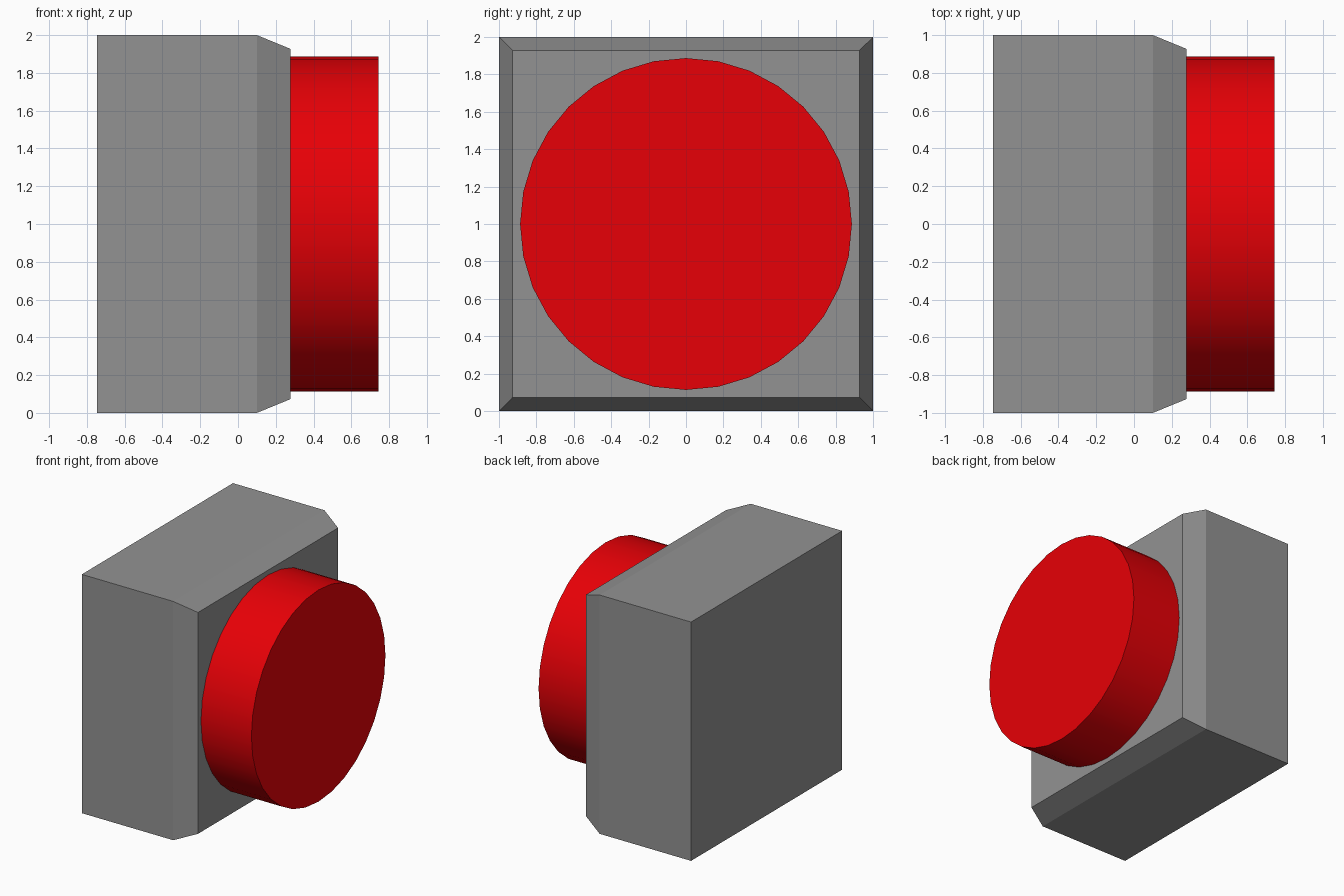
import bpy, bmesh, math

if "Cube" in bpy.data.objects:
    bpy.data.objects.remove(bpy.data.objects["Cube"])

BACK, SHOULDER, FACE, TIP = -0.747, 0.10, 0.278, 0.745


def paint(obj, name, rgb):
    mat = bpy.data.materials.new(name)
    mat.diffuse_color = (*rgb, 1)
    mat.use_nodes = True
    mat.node_tree.nodes["Principled BSDF"].inputs["Base Color"].default_value = mat.diffuse_color
    obj.data.materials.append(mat)


# Housing: square profile lofted along x, with a tapered front rim
bm = bmesh.new()
loops = []
for x, h in ((BACK, 1.0), (SHOULDER, 1.0), (FACE, 0.927)):
    loops.append([bm.verts.new((x, sy * h, 1 + sz * h))
                  for sy, sz in ((-1, -1), (1, -1), (1, 1), (-1, 1))])
for a, b in zip(loops, loops[1:]):
    for i in range(4):
        j = (i + 1) % 4
        bm.faces.new((a[i], a[j], b[j], b[i]))
bm.faces.new(loops[0])
bm.faces.new(loops[-1])
bmesh.ops.recalc_face_normals(bm, faces=bm.faces)
mesh = bpy.data.meshes.new("housing")
bm.to_mesh(mesh)
bm.free()
housing = bpy.data.objects.new("housing", mesh)
bpy.context.collection.objects.link(housing)
paint(housing, "dark_grey", (0.29, 0.29, 0.29))

# Round red push button on the front of the housing
bpy.ops.mesh.primitive_cylinder_add(
    vertices=32, radius=0.887, depth=TIP - FACE,
    location=((TIP + FACE) / 2, 0, 1), rotation=(0, math.pi / 2, 0))
button = bpy.context.object
button.name = "push_button"
bpy.ops.object.shade_smooth_by_angle(angle=math.radians(30))
paint(button, "red", (0.8, 0.0, 0.002))
